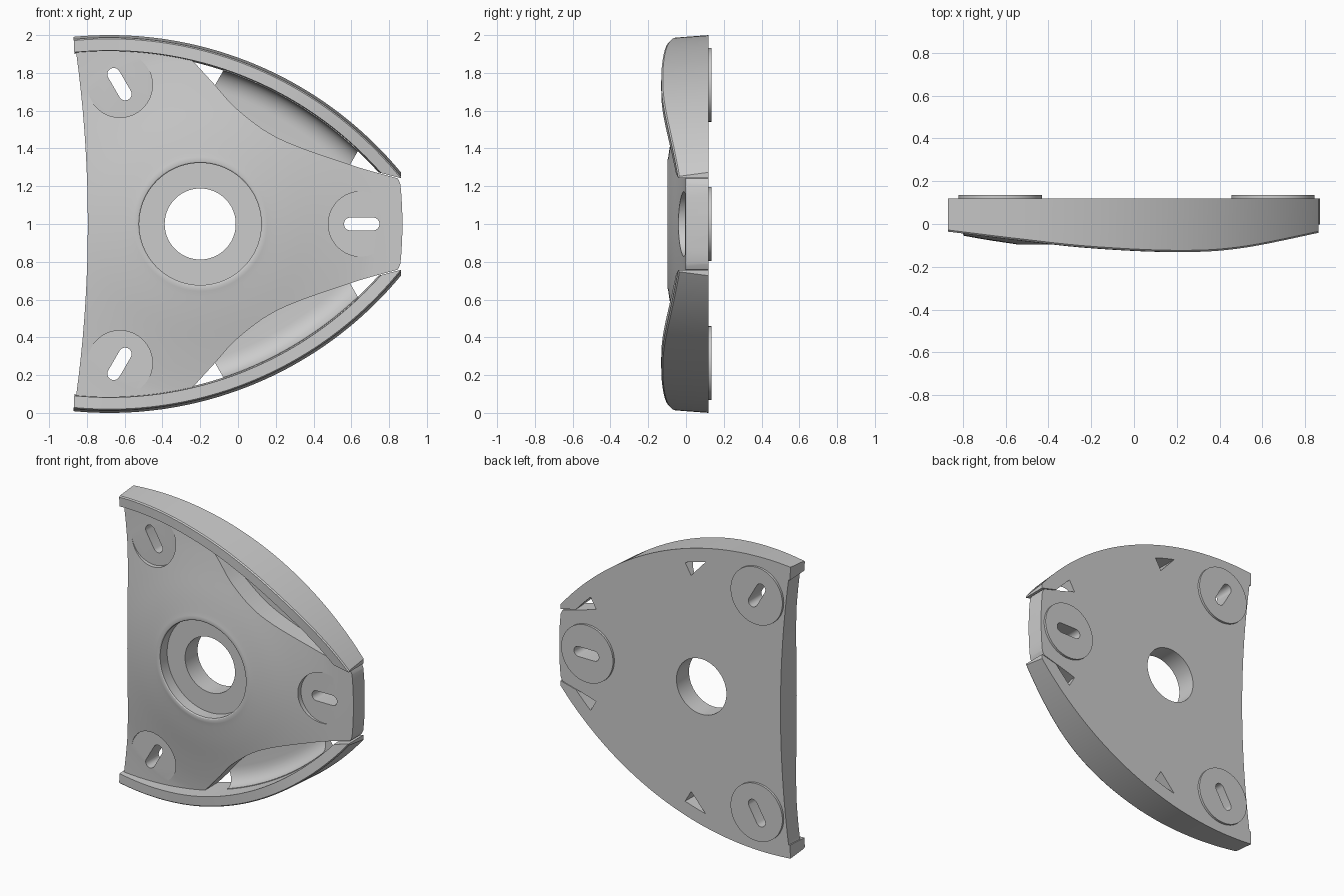
import bpy, bmesh
from math import sin, cos, pi, sqrt, radians, asin

if "Cube" in bpy.data.objects:
    bpy.data.objects.remove(bpy.data.objects["Cube"])

HX, HZ = -0.2, 1.0          # hub centre
BACK = 0.12                 # flat back plane
RCX = -0.68                 # rim arc centre x (z = 0), radius 2


def finish(name, bm):
    bmesh.ops.recalc_face_normals(bm, faces=bm.faces)
    me = bpy.data.meshes.new(name)
    bm.to_mesh(me)
    bm.free()
    ob = bpy.data.objects.new(name, me)
    bpy.context.collection.objects.link(ob)
    return ob


def prism(name, pts, y0, y1):
    """Extrude an x-z outline along y."""
    bm = bmesh.new()
    a = [bm.verts.new((x, y0, z)) for x, z in pts]
    b = [bm.verts.new((x, y1, z)) for x, z in pts]
    n = len(pts)
    bm.faces.new(a)
    bm.faces.new(b[::-1])
    for i in range(n):
        bm.faces.new((a[i], a[(i + 1) % n], b[(i + 1) % n], b[i]))
    return finish(name, bm)


def loft(name, rings, closed):
    """Skin a list of closed cross-sections."""
    bm = bmesh.new()
    vs = [[bm.verts.new(p) for p in r] for r in rings]
    m, k = len(vs), len(vs[0])
    for i in range(m if closed else m - 1):
        r, q = vs[i], vs[(i + 1) % m]
        for j in range(k):
            bm.faces.new((r[j], r[(j + 1) % k], q[(j + 1) % k], q[j]))
    if not closed:
        bm.faces.new(vs[0])
        bm.faces.new(vs[-1][::-1])
    return finish(name, bm)


def boolean(ob, cutters, op):
    for c in cutters:
        c.hide_render = True
        m = ob.modifiers.new("cut", 'BOOLEAN')
        m.operation, m.solver, m.object = op, 'EXACT', c
    dg = bpy.context.evaluated_depsgraph_get()
    me = bpy.data.meshes.new_from_object(ob.evaluated_get(dg))
    ob.modifiers.clear()
    ob.data = me
    for c in cutters:
        bpy.data.objects.remove(c)


def spline(p, n=8):
    """Catmull-Rom through 2D points."""
    q = [[2 * a - b for a, b in zip(p[0], p[1])]] + list(p) + \
        [[2 * a - b for a, b in zip(p[-1], p[-2])]]
    out = []
    for i in range(1, len(q) - 2):
        for s in range(n):
            t = s / n
            out.append(tuple(
                0.5 * (2 * b + (c - a) * t + (2 * a - 5 * b + 4 * c - d) * t * t
                       + (3 * b - a - 3 * c + d) * t ** 3)
                for a, b, c, d in zip(*q[i - 1:i + 3])))
    return out + [tuple(p[-1])]


def interp(tab, x):
    for (x0, y0), (x1, y1) in zip(tab, tab[1:]):
        if x <= x1:
            return y0 + (y1 - y0) * (x - x0) / (x1 - x0)
    return tab[-1][1]


def side(t, o):
    """Coordinates along / away from the upper scallop axis to x, z."""
    return HX + 0.866 * t + 0.5 * o, HZ - 0.5 * t + 0.866 * o


def flip(pts, s):
    return pts if s > 0 else [(*p[:-1], 2 - p[-1]) for p in pts]


def circle(cx, cz, r, n=64):
    return [(cx + r * cos(2 * pi * i / n), cz + r * sin(2 * pi * i / n)) for i in range(n)]


def slot(a):
    """Radial rounded slot at lobe angle a."""
    out = []
    for i in range(24):
        u = -pi / 2 + pi * (i % 12) / 11 + (pi if i >= 12 else 0)
        x = 0.855 + (0.06 if i < 12 else -0.06) + 0.034 * cos(u)
        z = 0.034 * sin(u)
        out.append((HX + x * cos(a) - z * sin(a), HZ + x * sin(a) + z * cos(a)))
    return prism("slot_cutter", out, -0.5, 0.5)


# Domed plate: lathe around the hub, trimmed to the three-lobed outline
dome = spline([(0.355, -0.094), (0.5, -0.072), (0.68, -0.04), (0.85, -0.014),
               (0.98, -0.004), (1.3, 0.0)], 5)
prof = [(0.188, BACK), (0.188, -0.015), (0.323, -0.015), (0.323, -0.09),
        (0.329, -0.095), (0.342, -0.097)] + dome + [(1.3, BACK)]
N = 128
plate = loft("plate", [[(HX + r * cos(2 * pi * i / N), y, HZ + r * sin(2 * pi * i / N))
                        for r, y in prof] for i in range(N)], True)

scallop = spline([(-0.467, 0.729), (-0.30, 0.676), (-0.124, 0.622), (0.138, 0.601),
                  (0.527, 0.668), (0.785, 0.732)])
upper = [(0.87, 1.05), (0.866, 1.14), (0.860, 1.21), (0.853, 1.228)]
upper += [side(t, o) for t, o in reversed(scallop)] + [(-0.28, 1.91)]
a0, a1 = asin((-0.30 - RCX) / 1.95), asin((-0.866 - RCX) / 1.95)
upper += [(RCX + 1.95 * sin(a0 + (a1 - a0) * i / 12), 1.95 * cos(a0 + (a1 - a0) * i / 12))
          for i in range(13)]
upper += [(-7.495 + sqrt(6.7 ** 2 - (z - 1) ** 2), z)
          for z in [1.9 - 0.1 * i for i in range(9)]]
outline = upper + [(-0.795, 1.0)] + flip(upper, -1)[::-1]
boolean(plate, [prism("outline_cutter", outline, -0.4, 0.4)], 'INTERSECT')

# Slots, front seats and rear pads on each lobe
lobes = [radians(d) for d in (0, 120, 240)]
parts = [plate]
cutters = []
for a in lobes:
    cx, cz = HX + 0.85 * cos(a), HZ + 0.85 * sin(a)
    cutters += [slot(a), prism("seat_cutter", circle(cx, cz, 0.172), -0.4, -0.006)]
    pad = prism("rear_pad", circle(cx, cz, 0.195), BACK - 0.004, 0.135)
    # keep the pad off the outer edge of the plate
    boolean(pad, [slot(a)], 'DIFFERENCE')
    parts.append(pad)
boolean(plate, cutters, 'DIFFERENCE')

# Curved side rims and the sunken pocket floors inside them
crest = spline([(-0.95, -0.028), (-0.87, -0.036), (-0.55, -0.075), (-0.2, -0.112),
                (0.2, -0.131), (0.5, -0.115), (0.86, -0.045), (1.0, -0.01)])
trim = [(-0.873, 2.05), (-0.862, 1.8), (0.3, 1.4), (0.62, 1.305),
        (0.862, 1.243), (0.862, 2.05)]
fillet = [(1.80 + 0.11 * sin(u * pi / 16), 0.085 - 0.09 * (1 - cos(u * pi / 16)))
          for u in range(9)]
floor_sec = [(1.6, BACK), (1.6, 0.085)] + fillet + [(1.94, -0.005), (1.94, BACK)]
pocket = [side(t, o - 0.02) for t, o in scallop if -0.3 < t < 0.53]
pocket = [side(-0.3, 0.656)] + pocket + [side(0.53, 0.65), side(0.53, 1.2), side(-0.3, 1.2)]

for s, label in ((1, "upper"), (-1, "lower")):
    rings, floors = [], []
    for i in range(81):
        th = radians(-7 + 61 * i / 80)
        h = interp(crest, RCX + 2 * sin(th))
        sec = [(2.0, BACK), (1.987, h + 0.008), (1.98, h), (1.918, h), (1.91, BACK)]
        rings.append(flip([(RCX + r * sin(th), y, r * cos(th)) for r, y in sec], s))
        floors.append(flip([(RCX + r * sin(th), y, r * cos(th)) for r, y in floor_sec], s))
    rim = loft(label + "_rim", rings, False)
    boolean(rim, [prism("rim_trim", flip(trim, s), -0.5, 0.5)], 'INTERSECT')
    floor = loft(label + "_pocket_floor", floors, False)
    boolean(floor, [prism("pocket_trim", flip(pocket, s), -0.5, 0.5)], 'INTERSECT')
    parts += [rim, floor]

# Smooth shading with crisp edges
bpy.ops.object.select_all(action='DESELECT')
for ob in parts:
    ob.select_set(True)
bpy.context.view_layer.objects.active = plate
bpy.ops.object.shade_smooth_by_angle(angle=radians(30))
